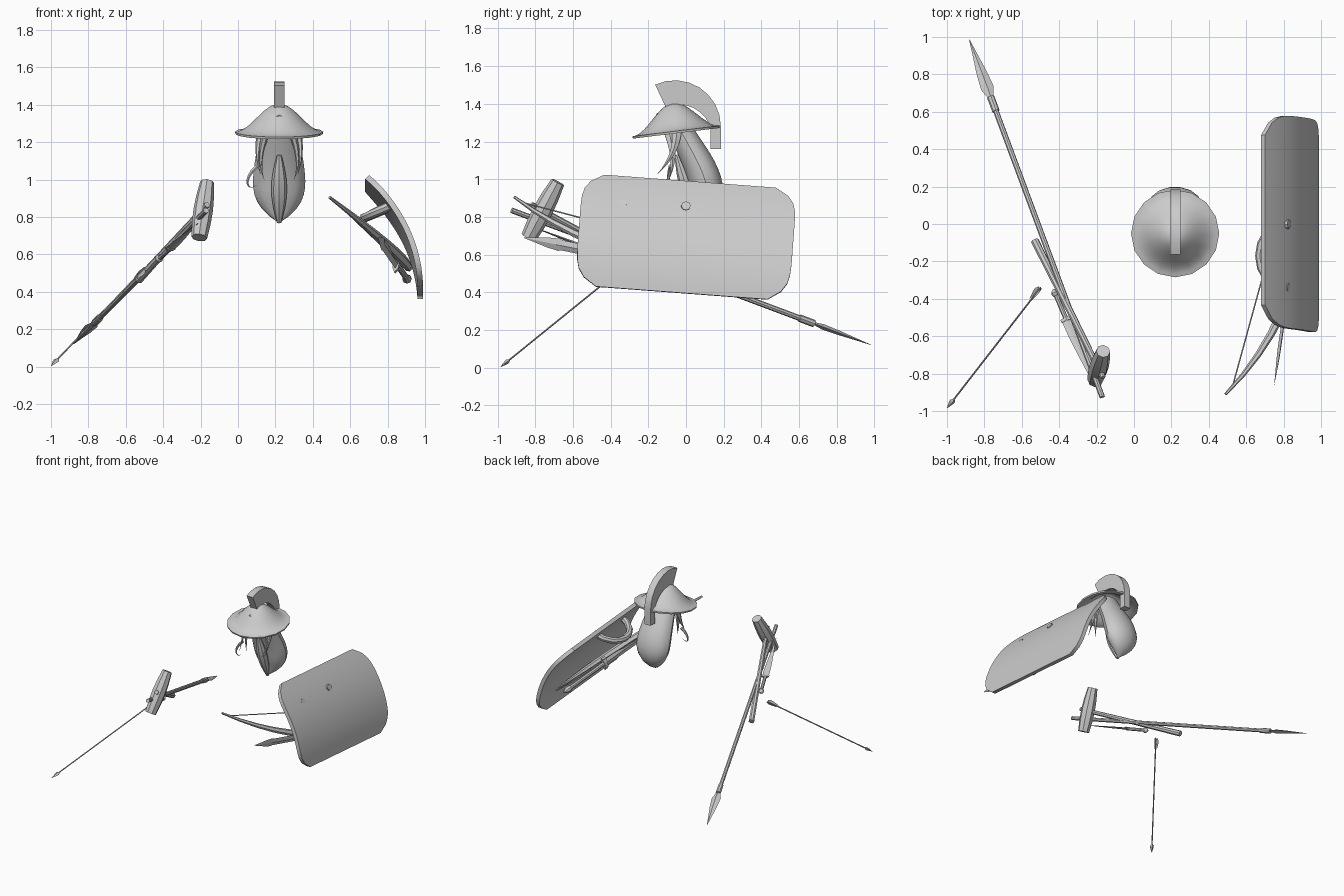
import bpy
import bmesh
from math import cos, sin, pi, sqrt, radians
from mathutils import Vector, Matrix

if "Cube" in bpy.data.objects:
    bpy.data.objects.remove(bpy.data.objects["Cube"])

TONE = (0.6, 0.6, 0.6, 1)
grey = bpy.data.materials.new("plain_grey")
grey.use_nodes = True
grey.diffuse_color = TONE
grey.node_tree.nodes["Principled BSDF"].inputs["Base Color"].default_value = TONE


def finish(name, bm, thickness=None, angle=35):
    """Turn a bmesh into an object, thickening open sheets evenly."""
    bmesh.ops.recalc_face_normals(bm, faces=bm.faces)
    mesh = bpy.data.meshes.new(name)
    bm.to_mesh(mesh)
    bm.free()
    mesh.materials.append(grey)
    part = bpy.data.objects.new(name, mesh)
    bpy.context.collection.objects.link(part)
    bpy.ops.object.select_all(action='DESELECT')
    part.select_set(True)
    bpy.context.view_layer.objects.active = part
    if thickness:
        solid = part.modifiers.new("thickness", 'SOLIDIFY')
        solid.thickness = thickness
        solid.offset = 0
        bpy.ops.object.modifier_apply(modifier=solid.name)
    bpy.ops.object.shade_smooth_by_angle(angle=radians(angle))


def bridge(bm, rows, closed=False):
    """Fill quads between neighbouring rows of vertices."""
    count = len(rows[0])
    for row, following in zip(rows, rows[1:]):
        for k in range(count if closed else count - 1):
            n = (k + 1) % count
            bm.faces.new((row[k], row[n], following[n], following[k]))


def bezier(controls, t):
    points = [Vector(c) for c in controls]
    while len(points) > 1:
        points = [a.lerp(b, t) for a, b in zip(points, points[1:])]
    return points[0]


# Thickness rules along a part, from its start to its end
def rod(t):
    return 1


def taper(t):
    return max(1 - t, 0.05)


def leaf(t):
    return max(sin(pi * sqrt(t)), 0.05)


def spindle(t):
    return 0.3 + 0.7 * sin(pi * t)


def barrel(t):
    return 0.75 + 0.25 * sin(pi * t) + 0.1 * t


def lobe(t):
    return max((0.65 + 0.6 * t) * (1 - t ** 5), 0.02)


def limb(name, controls, width, depth=None, shape=rod, sides=8, steps=8, side=(1, 0, 0), angle=35):
    """Sweep an ellipse along a curve, scaled by a thickness rule."""
    depth = depth or width
    bm = bmesh.new()
    rings = []
    for i in range(steps + 1):
        t = i / steps
        centre = bezier(controls, t)
        ahead = bezier(controls, min(t + 0.01, 1)) - bezier(controls, max(t - 0.01, 0))
        ahead.normalize()
        across = Vector(side)
        across = (across - ahead * across.dot(ahead)).normalized()
        through = ahead.cross(across)
        turns = [2 * pi * k / sides for k in range(sides)]
        rings.append([bm.verts.new(centre + shape(t) * (across * width * cos(w) + through * depth * sin(w)))
                      for w in turns])
    bridge(bm, rings, closed=True)
    bm.faces.new(rings[0])
    bm.faces.new(rings[-1])
    finish(name, bm, angle=angle)


def section(name, line, start, end, width, depth=None, **options):
    """A straight limb covering a fraction of a line."""
    a, b = line
    limb(name, [a.lerp(b, start), a.lerp(b, end)], width, depth, **options)


# Helmet: a bell that flares into a wide tilted brim
middle = Vector((0.22, -0.05, 1.25))
radius, height, facets, levels = 0.235, 0.15, 16, 10
bm = bmesh.new()
rings = []
for i in range(levels):
    r = radius * (1 - i / levels)
    rise = height * (1 + cos(pi * r / radius)) / 2
    rings.append([bm.verts.new((r * cos(2 * pi * k / facets), r * sin(2 * pi * k / facets), rise))
                  for k in range(facets)])
bridge(bm, rings, closed=True)
bm.faces.new(rings[-1])
bmesh.ops.rotate(bm, verts=bm.verts, matrix=Matrix.Rotation(radians(7), 3, 'X'))
bmesh.ops.translate(bm, verts=bm.verts, vec=middle)
finish("helmet", bm, thickness=0.012)

# Crest: a curved fin from brow to nape, ending in a straight drop
hub = Vector((middle.x, -0.06, 1.28))
bm = bmesh.new()
fin = []
count = 8
for i in range(count + 1):
    t = i / count
    turn = radians(115) * (1 - t)
    ray = Vector((0, cos(turn), sin(turn)))
    fin.append([hub + ray * 0.245, hub + ray * (0.11 + 0.08 * t * t)])
fin.append([p - Vector((0, 0, 0.12)) for p in fin[-1]])
bridge(bm, [[bm.verts.new(p) for p in pair] for pair in fin])
finish("crest", bm, thickness=0.056)


def head_point(x, y, z):
    return middle + Vector((x, y, z))


# Hair: a full mass swept backward and down, with a pointed front tuft
limb("hair", [head_point(0, 0, 0.05), head_point(0, 0.1, -0.15), head_point(0, 0.23, -0.3),
              head_point(0, 0.13, -0.48)], 0.15, 0.095, lobe, sides=14, steps=14)
limb("front_tuft", [head_point(0, 0, -0.12), head_point(0, 0.05, -0.3), head_point(0, 0.12, -0.48)],
     0.042, 0.035, spindle)

# Paired side locks and brow ridges
for s, label in ((1, "left"), (-1, "right")):
    limb(label + "_side_lock", [head_point(s * 0.1, 0, 0), head_point(s * 0.13, 0, -0.12),
                                head_point(s * 0.1, -0.1, -0.22)], 0.02, 0.03, taper, sides=6)
    limb(label + "_inner_lock", [head_point(s * 0.07, -0.04, 0), head_point(s * 0.12, 0, -0.15),
                                 head_point(s * 0.08, -0.04, -0.25)], 0.02, 0.03, taper, sides=6)
    limb(label + "_brow", [head_point(0, -0.1, 0.09), head_point(s * 0.04, -0.1, 0.08),
                           head_point(s * 0.09, -0.07, 0.06)], 0.012, shape=taper, sides=6)
limb("curled_lock", [head_point(-0.12, -0.03, -0.18), head_point(-0.2, -0.05, -0.25),
                     head_point(-0.17, -0.05, -0.32), head_point(-0.12, -0.05, -0.28)],
     0.012, shape=taper, sides=6, side=(0, 1, 0))

# Shield: a bowed plate whose ends draw in towards the corners
arc = [(0.69, 0, 0.98), (0.96, 0, 0.72), (0.975, 0, 0.395)]
bm = bmesh.new()
rows = []
count = 14
for i in range(count + 1):
    t = i / count
    reach = 0.57 * (1 - 0.2 * abs(2 * t - 1) ** 6)
    rows.append([bm.verts.new(bezier(arc, t) + Vector((0, reach * k / 2, 0))) for k in range(-2, 3)])
bridge(bm, rows)
bmesh.ops.rotate(bm, verts=bm.verts, cent=(0, 0, 0.7), matrix=Matrix.Rotation(radians(-4.3), 3, 'X'))
finish("shield", bm, thickness=0.03)

# Arm strap arching from the inner face
limb("shield_strap", [(0.83, -0.34, 0.87), (0.62, -0.34, 0.77), (0.62, 0, 0.77), (0.83, 0, 0.86)],
     0.025, side=(0, 0, 1))

# Bow and its string
bow = [(0.49, -0.91, 0.905), (0.89, -0.5, 0.6), (0.97, 0, 0.48), (0.88, 0.42, 0.54)]
limb("bow", bow, 0.026, shape=spindle, sides=6, steps=12, side=(0.6, 0, 0.7))
section("bowstring", (bezier(bow, 0.03), bezier(bow, 1)), 0, 1, 0.004, sides=5, steps=1)

# Short sword with a leaf blade, guard, grip and pommel
sword = Vector((0.91, 0.28, 0.46)), Vector((0.75, -0.86, 0.69))
upright = (0.2, 0, 1)
section("sword_blade", sword, 0.4, 0.85, 0.028, 0.009, sides=4, steps=1, side=upright, angle=20)
section("sword_point", sword, 0.78, 1, 0.034, 0.009, shape=leaf, sides=4, steps=4, side=upright, angle=20)
section("sword_guard", sword, 0.37, 0.4, 0.05, 0.018, sides=6, steps=1, side=upright)
section("sword_grip", sword, 0.05, 0.37, 0.016, steps=1)
section("sword_pommel", sword, 0, 0.08, 0.026, shape=spindle, steps=4)

# Spear: shaft, socket and leaf head
spear = Vector((-0.17, -0.925, 0.835)), Vector((-0.88, 0.985, 0.12))
section("spear_shaft", spear, 0, 0.82, 0.015, steps=1)
section("spear_socket", spear, 0.8, 0.84, 0.02, steps=1)
section("spear_head", spear, 0.82, 1, 0.035, 0.015, shape=leaf, sides=4, steps=4, angle=20)

# Hammer: octagonal barrel head on a long handle
section("hammer_head", (Vector((-0.165, -0.68, 0.985)), Vector((-0.207, -0.835, 0.69))), 0, 1,
        0.05, shape=barrel, steps=4, angle=25)
section("hammer_handle", (Vector((-0.53, -0.09, 0.465)), Vector((-0.165, -0.82, 0.865))), 0, 1,
        0.022, shape=lambda t: 1 - 0.3 * t, steps=2)

# Dagger lying beside the shafts
dagger = Vector((-0.43, -0.35, 0.57)), Vector((-0.215, -0.86, 0.765))
section("dagger_pommel", dagger, 0, 0.08, 0.022, shape=spindle, steps=4)
section("dagger_grip", dagger, 0.04, 0.32, 0.013, steps=1)
section("dagger_guard", dagger, 0.3, 0.33, 0.03, 0.012, sides=6, steps=1)
section("dagger_blade", dagger, 0.32, 1, 0.026, 0.008, shape=lambda t: leaf(1 - (1 - t) * 0.8),
        sides=4, steps=6, angle=20)

# Arrow: shaft, head and three feathers
nock, barb = arrow = Vector((-0.5, -0.34, 0.525)), Vector((-1, -0.985, 0.003))
section("arrow_shaft", arrow, 0, 0.95, 0.005, sides=6, steps=1)
section("arrow_head", arrow, 0.92, 1, 0.016, 0.012, shape=leaf, sides=4, steps=4, angle=20)
sideways = (barb - nock).cross(Vector((0, 0, 1))).normalized()
for k, label in enumerate(("first", "second", "third")):
    lean = Matrix.Rotation(2 * pi * k / 3, 3, barb - nock) @ sideways
    offset = lean * 0.01
    section(label + "_arrow_feather", (nock + offset, barb + offset), 0, 0.1, 0.012, 0.002,
            shape=leaf, sides=4, steps=4, side=lean, angle=20)
